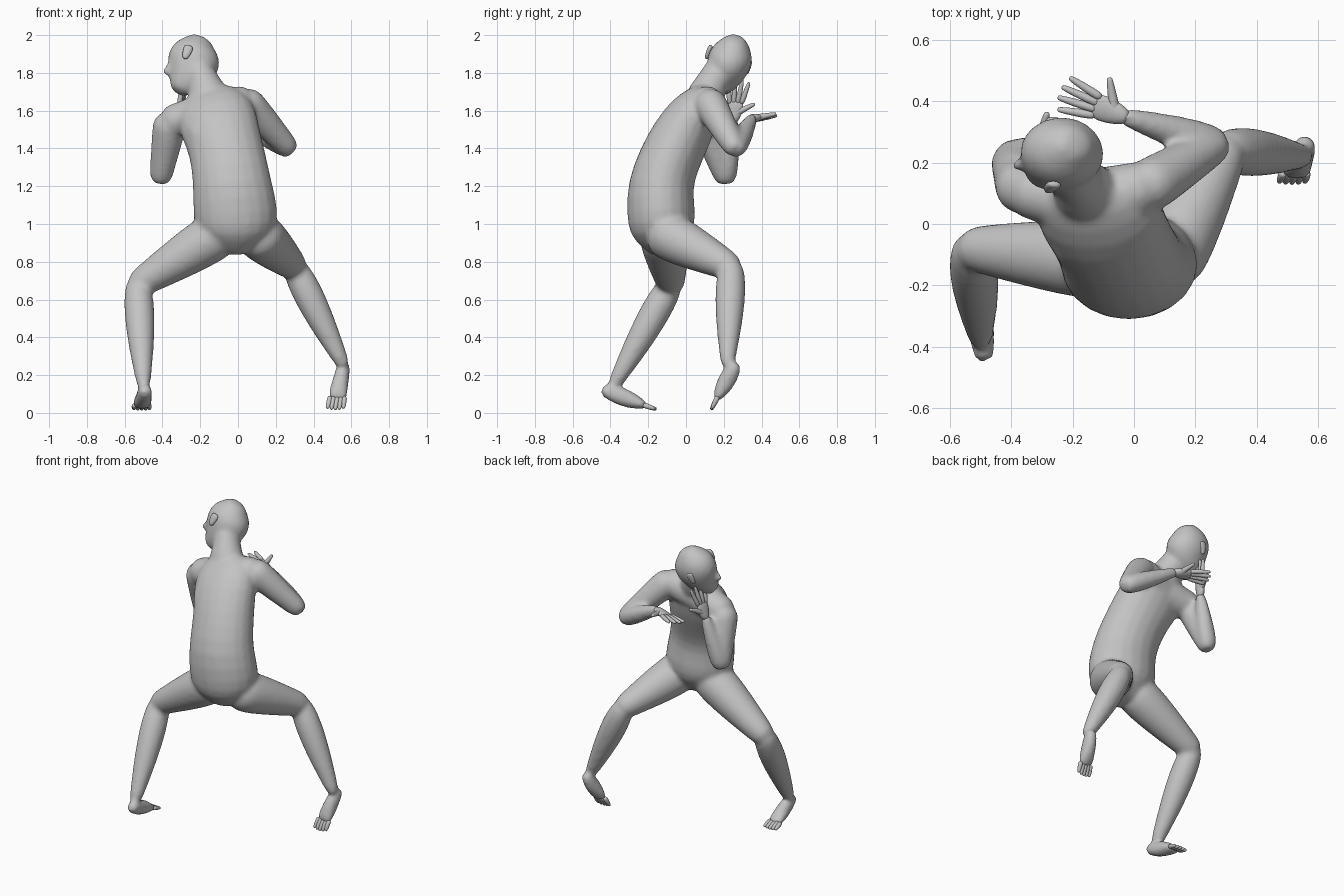
import bpy, bmesh, math
from mathutils import Vector

cube = bpy.data.objects.get("Cube")
if cube:
    bpy.data.objects.remove(cube, do_unlink=True)

# One plain grey for the whole body
grey = bpy.data.materials.new("plain grey")
grey.use_nodes = True
grey.diffuse_color = (0.55, 0.55, 0.55, 1)
grey.node_tree.nodes["Principled BSDF"].inputs["Base Color"].default_value = grey.diffuse_color

SIDES = 10
SWELL = 1.06  # makes up for the shrinkage of subdivision


def finish(name, bm):
    bmesh.ops.recalc_face_normals(bm, faces=bm.faces[:])
    mesh = bpy.data.meshes.new(name)
    bm.to_mesh(mesh)
    bm.free()
    mesh.materials.append(grey)
    body_part = bpy.data.objects.new(name, mesh)
    bpy.context.collection.objects.link(body_part)
    rounding = body_part.modifiers.new("rounding", "SUBSURF")
    rounding.levels = rounding.render_levels = 1
    for face in mesh.polygons:
        face.use_smooth = True
    return body_part


def loft(bm, stations, across=(1, 0, 0)):
    """Skin elliptical rings (centre, half width, half depth) along a path."""
    centres = [Vector(station[0]) for station in stations]
    last = len(centres) - 1
    rings = []
    for i, (_, width, depth) in enumerate(stations):
        along = (centres[min(i + 1, last)] - centres[max(i - 1, 0)]).normalized()
        side = Vector(across)
        side = (side - along * side.dot(along)).normalized()
        front = along.cross(side)

        def add_ring(shift, scale):
            ring = []
            for k in range(SIDES):
                angle = math.tau * k / SIDES
                offset = side * width * math.cos(angle) + front * depth * math.sin(angle)
                ring.append(bm.verts.new(centres[i] + along * shift + offset * scale * SWELL))
            rings.append(ring)

        cap = min(width, depth) / 2
        if i == 0:
            add_ring(-cap, 0.6)
        add_ring(0, 1)
        if i == last:
            add_ring(cap, 0.6)
    for low, high in zip(rings, rings[1:]):
        for k in range(SIDES):
            bm.faces.new((low[k - 1], low[k], high[k], high[k - 1]))
    bm.faces.new(rings[0])
    bm.faces.new(rings[-1])


def limb(bm, start, end, thick, thin, muscle):
    """Tapered limb whose muscle swells nearer the upper joint."""
    stations = []
    steps = 6
    for i in range(steps + 1):
        t = i / steps
        radius = thick + (thin - thick) * t + muscle * math.sin(math.pi * t ** 0.7)
        stations.append((start.lerp(end, t), radius, radius))
    loft(bm, stations, (0.6, 0.8, 0.1))


def digits(bm, root, reach, spread, count, fan):
    """Fingers or toes fanning out from a root line, the outer ones shorter."""
    for i in range(count):
        s = 2 * i / (count - 1) - 1
        base = root + spread * s
        tip = root + reach * (1 - 0.12 * s * s) + spread * s * fan
        stations = [(base.lerp(tip, t), radius, radius)
                    for t, radius in ((0, 0.015), (0.6, 0.013), (1, 0.009))]
        loft(bm, stations, spread)


def hand(side, wrist, reach, across):
    across = Vector(across).normalized()
    knuckles = wrist + reach * 0.45
    bm = bmesh.new()
    loft(bm, [(wrist, 0.028, 0.025), (wrist.lerp(knuckles, 0.5), 0.044, 0.02),
              (knuckles, 0.044, 0.015)], across)
    digits(bm, knuckles, reach * 0.55, across * 0.033, 4, 1.7)
    limb(bm, wrist + reach * 0.15, wrist + reach * 0.4 + across * 0.1, 0.02, 0.01, 0)
    finish(side + "_hand", bm)


# The body parts are lofted into one mesh, then fused into a single skin
body = bmesh.new()

# Torso, leaning towards +y with the left shoulder raised
loft(body, [
    ((-.01, -.12, .89), .12, .11), ((-.01, -.13, .95), .21, .17), ((-.01, -.13, 1.05), .23, .185),
    ((-.03, -.14, 1.2), .21, .175), ((-.05, -.09, 1.34), .2, .165), ((-.08, -.03, 1.46), .2, .16),
    ((-.12, .04, 1.58), .22, .14), ((-.15, .1, 1.67), .16, .09),
], (1, 0, .2))
loft(body, [((-.15, .09, 1.65), .13, .11), ((-.18, .14, 1.75), .08, .085), ((-.22, .19, 1.84), .08, .08)])
for x, z in ((0, 1.52), (-.2, 1.5)):
    blade = Vector((x, -.07, z))
    rise = Vector((0, .04, .07))
    loft(body, [(blade - rise, .05, .05), (blade, .07, .06), (blade + rise, .06, .05)])

# Head, turned towards -x
loft(body, [
    ((-.2, .26, 1.96), .08, .07), ((-.22, .25, 1.92), .13, .11), ((-.235, .23, 1.86), .145, .12),
    ((-.25, .21, 1.81), .13, .11), ((-.28, .19, 1.76), .1, .09), ((-.31, .17, 1.72), .06, .06),
])
limb(body, Vector((-.36, .2, 1.86)), Vector((-.38, .19, 1.8)), .01, .022, 0)
for side, y, z in (("left", .12, 1.91), ("right", .33, 1.83)):
    ear = Vector((-.27, y, z))
    rise = Vector((.01, .01, .03))
    flap = bmesh.new()
    loft(flap, [(ear - rise, .015, .012), (ear, .025, .014), (ear + rise, .025, .012)])
    finish(side + "_ear", flap)

# Arms, with both hands raised before the chest
chest = Vector((-.15, .07, 1.59))
arms = {
    "left": ((.04, .12, 1.65), (.27, .26, 1.4), (-.03, .35, 1.56), (-.21, .08, 0), (.3, .8, .2)),
    "right": ((-.36, .11, 1.54), (-.41, .21, 1.24), (-.32, .25, 1.55), (.04, .03, .21), (.2, 1, 0)),
}
for side, (shoulder, elbow, wrist, reach, across) in arms.items():
    shoulder, elbow, wrist, reach = map(Vector, (shoulder, elbow, wrist, reach))
    limb(body, chest, shoulder, .11, .088, 0)
    limb(body, shoulder, elbow, .09, .058, .003)
    limb(body, elbow, wrist, .056, .03, .01)
    hand(side, wrist, reach, across)

# Legs, striding wide with the left heel lifted
legs = {
    "left": ((.1, -.12, .95), (.3, .24, .77), (.555, .22, .26),
             (.56, .26, .25), (.525, .165, .08), (-.01, -.03, -.06)),
    "right": ((-.1, -.12, .95), (-.53, -.08, .68), (-.5, -.38, .15),
              (-.49, -.43, .12), (-.51, -.22, .04), (0, .06, -.02)),
}
for side, points in legs.items():
    hip, knee, ankle, heel, ball, reach = map(Vector, points)
    limb(body, hip, knee, .13, .074, .01)
    limb(body, knee, ankle, .068, .038, .022)
    loft(body, [(heel.lerp(ball, t), .036 + .017 * t, .037 - .014 * t + .022 * math.sin(math.pi * t))
                for t in (0, .3, .65, 1)])
    toes = bmesh.new()
    digits(toes, ball, reach, Vector((.038, 0, 0)), 5, 1.1)
    finish(side + "_toes", toes)

skin = finish("body", body)
fuse = skin.modifiers.new("fuse", "REMESH")
fuse.mode = "VOXEL"
fuse.voxel_size = 0.014
fuse.use_smooth_shade = True
soften = skin.modifiers.new("soften", "SMOOTH")
soften.factor = 0.5
soften.iterations = 6
